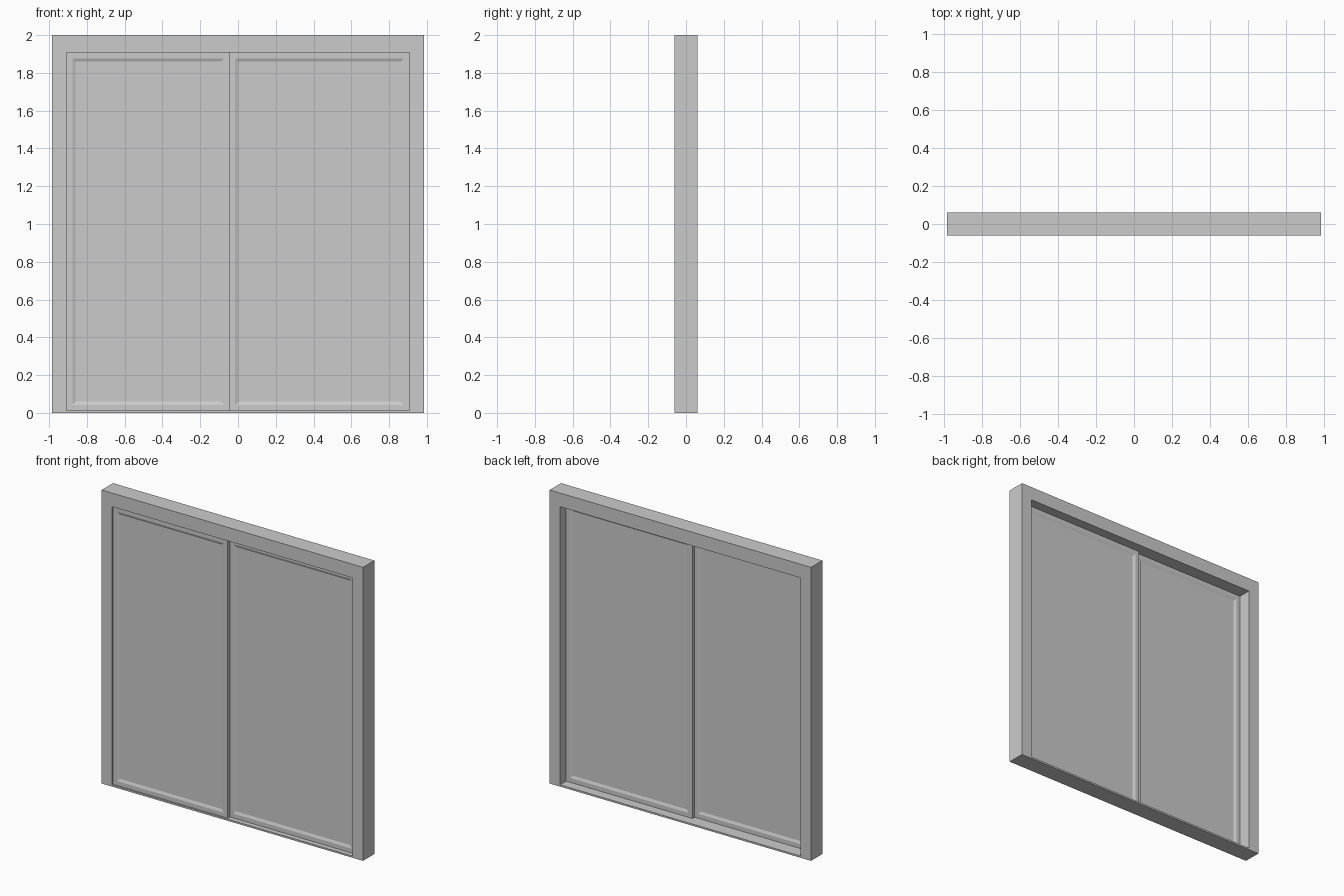
import bpy, bmesh
from mathutils import Vector

if "Cube" in bpy.data.objects:
    bpy.data.objects.remove(bpy.data.objects["Cube"])

W, D, H = 0.985, 0.061, 2.0      # half width, half depth, height
OPEN_X, OPEN_Z, SILL = 0.907, 1.907, 0.012


def finish(name, bm):
    bmesh.ops.recalc_face_normals(bm, faces=bm.faces)
    mesh = bpy.data.meshes.new(name)
    bm.to_mesh(mesh)
    bm.free()
    obj = bpy.data.objects.new(name, mesh)
    bpy.context.collection.objects.link(obj)
    return obj


def box(lo, hi):
    bm = bmesh.new()
    bmesh.ops.create_cube(bm, size=1)
    lo, hi = Vector(lo), Vector(hi)
    for v in bm.verts:
        v.co = (lo + hi) / 2 + v.co * (hi - lo)
    bmesh.ops.recalc_face_normals(bm, faces=bm.faces)
    return bm


def sliding_door(name, x0, x1, y0, y1):
    # Slab with a bevelled recessed field on both large faces
    bm = box((x0, y0, SILL), (x1, y1, OPEN_Z))
    bm.normal_update()
    faces = [f for f in bm.faces if abs(f.normal.y) > 0.9]
    bmesh.ops.inset_region(bm, faces=faces, thickness=0.03, use_even_offset=True)
    bmesh.ops.inset_region(bm, faces=faces, thickness=0.017, use_even_offset=True)
    for f in faces:
        shift = -0.007 if f.normal.y > 0 else 0.007
        for v in f.verts:
            v.co.y += shift
    return finish(name, bm)


# Outer frame: upside-down U profile extruded through the depth
bm = bmesh.new()
outline = [(-W, 0), (-W, H), (W, H), (W, 0),
           (OPEN_X, 0), (OPEN_X, OPEN_Z), (-OPEN_X, OPEN_Z), (-OPEN_X, 0)]
face = bm.faces.new([bm.verts.new((x, -D, z)) for x, z in outline])
ext = bmesh.ops.extrude_face_region(bm, geom=[face], use_keep_orig=True)
verts = [g for g in ext["geom"] if isinstance(g, bmesh.types.BMVert)]
bmesh.ops.translate(bm, vec=(0, 2 * D, 0), verts=verts)
finish("door_frame", bm)

# Thin threshold between the jambs
finish("sill", box((-OPEN_X, -D, 0), (OPEN_X, D, SILL)))

# Two sliding leaves, one track behind the other
sliding_door("front_left_door", -OPEN_X, -0.042, -0.051, -0.028)
sliding_door("rear_right_door", -0.045, OPEN_X, -0.028, -0.005)
